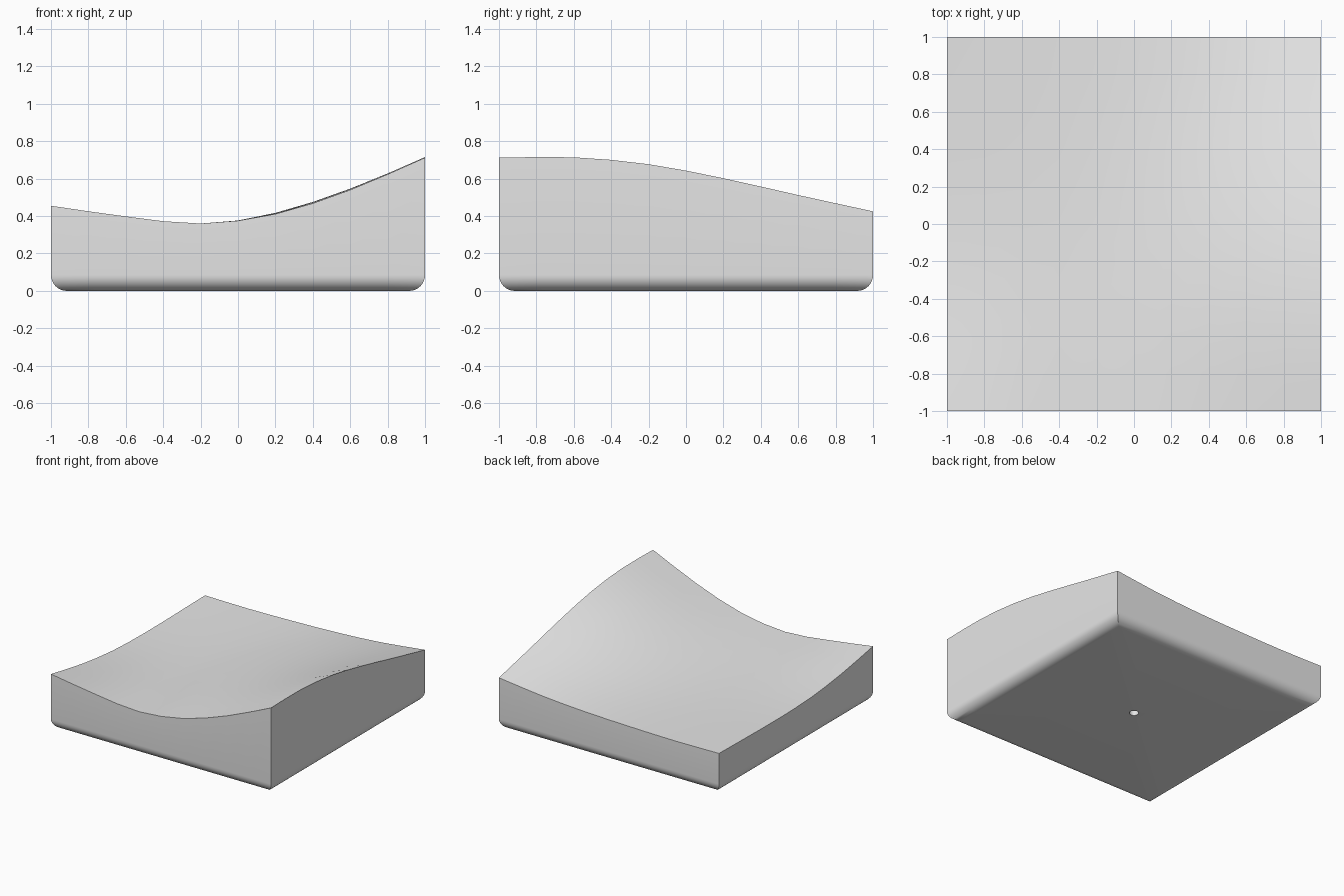
import bpy
import bmesh
import math

cube = bpy.data.objects.get("Cube")
if cube:
    bpy.data.objects.remove(cube, do_unlink=True)

N = 10            # grid divisions along each side
ROUND = 0.085     # radius of the rounded bottom edges
STEPS = 8
HOLE_RADIUS, HOLE_DEPTH = 0.035, 0.1

# Heights of the four top edges, evenly spaced from -1 to 1
FRONT = (0.455, 0.398, 0.36, 0.411, 0.54, 0.712)
BACK = (0.338, 0.334, 0.341, 0.354, 0.38, 0.425)
LEFT = (0.455, 0.386, 0.342, 0.329, 0.332, 0.338)
RIGHT = (0.712, 0.714, 0.677, 0.602, 0.512, 0.425)


def spline(points, t):
    """Smooth curve through evenly spaced heights, t from 0 to 1."""
    p = [2 * points[0] - points[1], *points, 2 * points[-1] - points[-2]]
    s = t * (len(points) - 1)
    i = min(int(s), len(points) - 2)
    f = s - i
    a, b, c, d = p[i:i + 4]
    return b + f / 2 * (c - a + f * (2 * a - 5 * b + 4 * c - d + f * (3 * (b - c) + d - a)))


def mix(a, b, t):
    return a + (b - a) * t


def top_height(u, v):
    """Surface blended between the four edge curves."""
    across = mix(spline(FRONT, u), spline(BACK, u), v)
    along = mix(spline(LEFT, v), spline(RIGHT, v), u)
    corners = mix(mix(FRONT[0], FRONT[-1], u), mix(BACK[0], BACK[-1], u), v)
    return across + along - corners


# Grid indices around the square, counter-clockwise
perimeter = ([(i, 0) for i in range(N)] + [(N, j) for j in range(N)]
             + [(N - i, N) for i in range(N)] + [(0, N - j) for j in range(N)])

bm = bmesh.new()


def square_ring(half, z):
    return [bm.verts.new((half * (2 * i / N - 1), half * (2 * j / N - 1), z)) for i, j in perimeter]


def round_ring(radius, z):
    ring = []
    for i, j in perimeter:
        a = math.atan2(2 * j - N, 2 * i - N)
        ring.append(bm.verts.new((radius * math.cos(a), radius * math.sin(a), z)))
    return ring


def bridge(lower, upper):
    for k in range(len(lower)):
        n = (k + 1) % len(lower)
        bm.faces.new((lower[k], lower[n], upper[n], upper[k]))


# Curved top surface
top = {}
for i in range(N + 1):
    for j in range(N + 1):
        u, v = i / N, j / N
        top[i, j] = bm.verts.new((2 * u - 1, 2 * v - 1, top_height(u, v)))
for i in range(N):
    for j in range(N):
        bm.faces.new((top[i, j], top[i + 1, j], top[i + 1, j + 1], top[i, j + 1]))

# Small blind hole, flat underside, rounded bottom edge and upright sides
rings = [round_ring(HOLE_RADIUS, HOLE_DEPTH), round_ring(HOLE_RADIUS, 0)]
for k in range(STEPS + 1):
    a = math.pi / 2 * k / STEPS
    rings.append(square_ring(1 - ROUND + ROUND * math.sin(a), ROUND - ROUND * math.cos(a)))
rings.append([top[p] for p in perimeter])
for lower, upper in zip(rings, rings[1:]):
    bridge(lower, upper)
bm.faces.new(rings[0])
bmesh.ops.recalc_face_normals(bm, faces=bm.faces[:])

mesh = bpy.data.meshes.new("curved_block")
bm.to_mesh(mesh)
bm.free()
block = bpy.data.objects.new("curved_block", mesh)
bpy.context.collection.objects.link(block)

# Plain grey material
grey = bpy.data.materials.new("light_grey")
grey.use_nodes = True
colour = (0.8, 0.8, 0.8, 1)
grey.diffuse_color = colour
grey.node_tree.nodes["Principled BSDF"].inputs["Base Color"].default_value = colour
mesh.materials.append(grey)

bpy.ops.object.select_all(action="DESELECT")
block.select_set(True)
bpy.context.view_layer.objects.active = block
bpy.ops.object.shade_smooth_by_angle(angle=math.radians(30))
